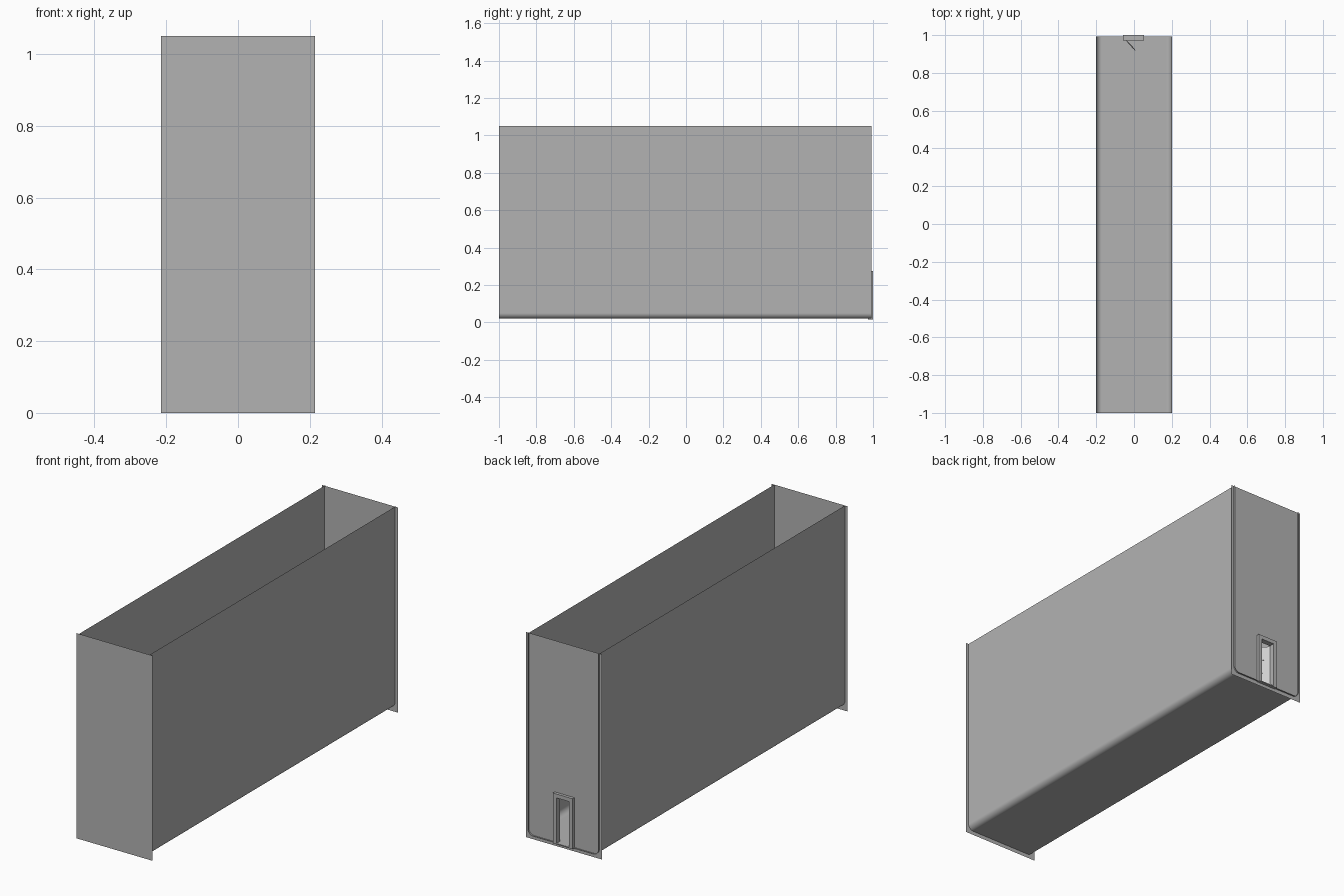
import bpy
import math
from mathutils import Matrix, Vector

cube = bpy.data.objects.get("Cube")
if cube:
    bpy.data.objects.remove(cube, do_unlink=True)


def material(name, value):
    mat = bpy.data.materials.new(name)
    mat.use_nodes = True
    colour = (value, value, value, 1)
    mat.diffuse_color = colour
    mat.node_tree.nodes["Principled BSDF"].inputs["Base Color"].default_value = colour
    return mat


WALL = material("wall grey", 0.45)
DOOR = material("light grey", 0.62)

HALF, FLOOR, TOP = 0.2, 0.02, 1.05
FLANGE = 0.215
FRONT, BACK, LIP = -1.0, 0.985, 0.993
LEFT, RIGHT, HEAD = 0.034, -0.038, 0.255   # doorway edges


def make(name, verts, faces, mat):
    mesh = bpy.data.meshes.new(name)
    mesh.from_pydata(verts, [], faces)
    mesh.materials.append(mat)
    mesh.update()
    obj = bpy.data.objects.new(name, mesh)
    bpy.context.collection.objects.link(obj)
    return obj


def box(name, lo, hi, mat, matrix=None):
    verts = [Vector((x, y, z)) for x in (lo[0], hi[0])
             for y in (lo[1], hi[1]) for z in (lo[2], hi[2])]
    faces = [(0, 1, 3, 2), (4, 6, 7, 5), (0, 4, 5, 1),
             (2, 3, 7, 6), (0, 2, 6, 4), (1, 5, 7, 3)]
    obj = make(name, verts, faces, mat)
    if matrix:
        obj.matrix_world = matrix
    return obj


def sheet(name, y, rects, flip=False):
    """Upright flat sheet made of rectangles (x0, x1, z0, z1)."""
    verts, faces = [], []
    for x0, x1, z0, z1 in rects:
        n = len(verts)
        verts += [(x0, y, z0), (x1, y, z0), (x1, y, z1), (x0, y, z1)]
        face = [n, n + 1, n + 2, n + 3]
        faces.append(face[::-1] if flip else face)
    return make(name, verts, faces, WALL)


# Open trough: two walls and the floor joined by rounded corners
radius, steps = 0.03, 8
half_profile = [(HALF, TOP)]
for i in range(steps + 1):
    a = math.pi / 2 * i / steps
    half_profile.append((HALF - radius + radius * math.cos(a),
                         FLOOR + radius - radius * math.sin(a)))
profile = half_profile + [(-x, z) for x, z in reversed(half_profile)]
count = len(profile)
verts = [(x, y, z) for y in (FRONT, LIP) for x, z in profile]
faces = [(i, i + 1, count + i + 1, count + i) for i in range(count - 1)]
trough = make("corridor_walls_and_floor", verts, faces, WALL)
for poly in trough.data.polygons:
    poly.use_smooth = True
trough.modifiers.new("flat walls", "WEIGHTED_NORMAL")

# End walls, slightly larger than the trough
sheet("front_end_wall", FRONT, [(-FLANGE, FLANGE, 0, TOP)])
sheet("back_end_wall", BACK, [
    (-FLANGE, RIGHT, 0, TOP),
    (LEFT, FLANGE, 0, TOP),
    (RIGHT, LEFT, HEAD, TOP),
    (RIGHT, LEFT, 0, FLOOR),
], flip=True)

# Door frame
y0, y1, trim = 0.972, 1.0, 0.02
box("door_jamb_left", (LEFT, y0, FLOOR), (LEFT + trim, y1, HEAD), WALL)
box("door_jamb_right", (RIGHT - trim, y0, FLOOR), (RIGHT, y1, HEAD), WALL)
box("door_head", (RIGHT - trim, y0, HEAD), (LEFT + trim, y1, HEAD + trim), WALL)
box("door_sill", (RIGHT - trim, y0, FLOOR - 0.003), (LEFT + trim, y1, FLOOR + 0.002), WALL)

# Door leaf, standing open into the corridor
swing = Matrix.Translation((RIGHT, y0, 0)) @ Matrix.Rotation(math.radians(-48), 4, "Z")
width, thick = 0.069, 0.004
box("door_leaf", (0, -thick, FLOOR + 0.003), (width, 0, HEAD - 0.003), DOOR, swing)

# Raised panels on both faces of the door
rows = 3
pitch = (HEAD - FLOOR - 0.02) / rows
for row in range(rows):
    z = FLOOR + 0.015 + row * pitch
    box(f"door_panel_{row + 1}", (0.012, -thick - 0.001, z),
        (width - 0.012, 0.001, z + pitch - 0.012), DOOR, swing)
